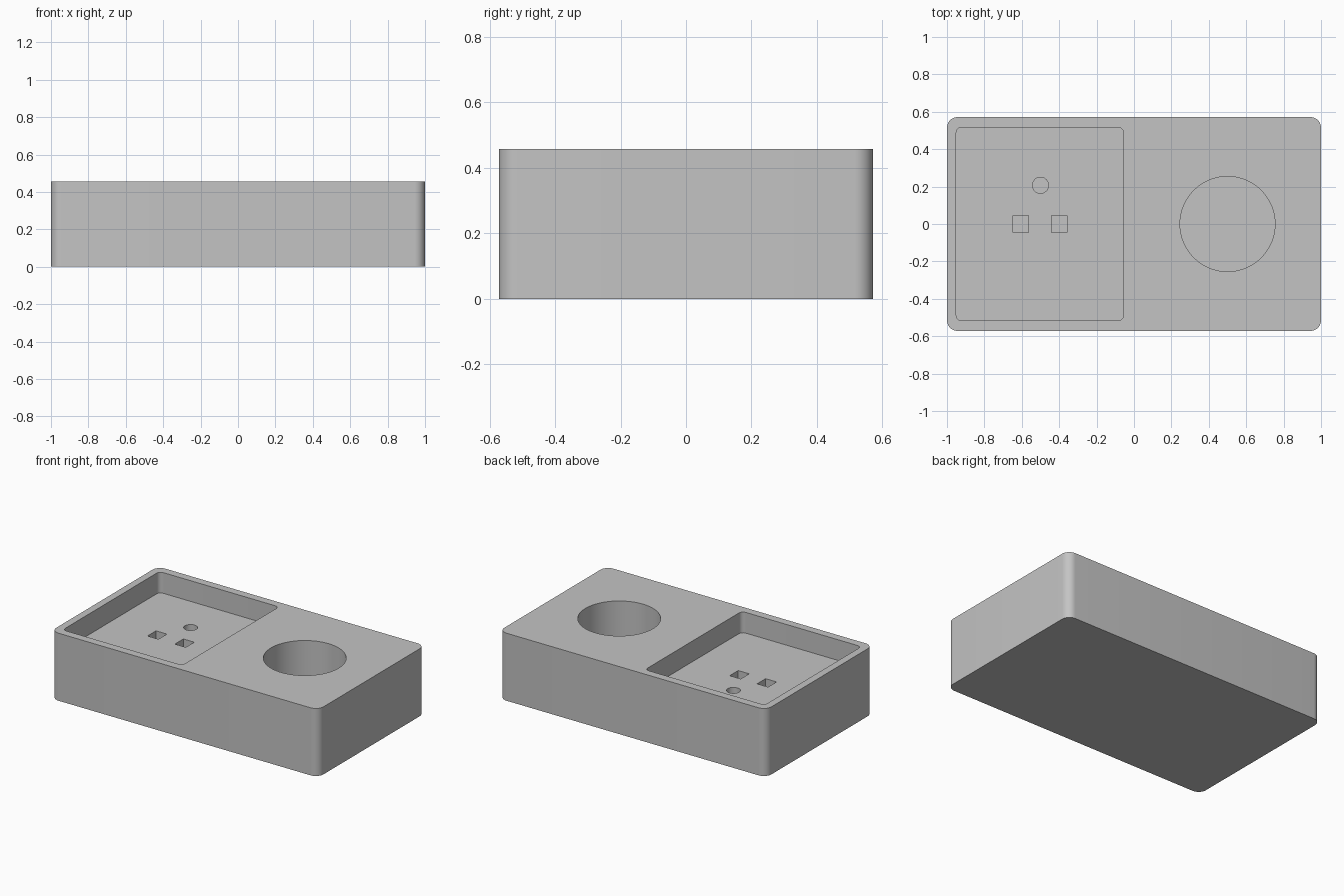
import bpy
import bmesh
from math import radians, sin, cos, pi

cube = bpy.data.objects.get("Cube")
if cube:
    bpy.data.objects.remove(cube, do_unlink=True)

grey = bpy.data.materials.new("plain grey")
grey.use_nodes = True
colour = (0.55, 0.55, 0.55, 1)
grey.diffuse_color = colour
grey.node_tree.nodes["Principled BSDF"].inputs["Base Color"].default_value = colour


def rounded_outline(cx, cy, width, depth, radius, steps):
    """Outline of a rectangle with rounded corners; a circle if fully rounded."""
    if radius == 0:
        steps = 0
    points = []
    for i, (sx, sy) in enumerate([(1, 1), (-1, 1), (-1, -1), (1, -1)]):
        ox = cx + sx * (width / 2 - radius)
        oy = cy + sy * (depth / 2 - radius)
        for k in range(steps + 1):
            a = (i + k / max(steps, 1)) * pi / 2
            points.append((ox + radius * cos(a), oy + radius * sin(a)))
    return points


def prism(name, outline, z0, z1):
    """Upright solid extruded from an outline."""
    bm = bmesh.new()
    base = bm.faces.new([bm.verts.new((x, y, z0)) for x, y in outline])
    top = bmesh.ops.extrude_face_region(bm, geom=[base])["geom"]
    verts = [v for v in top if isinstance(v, bmesh.types.BMVert)]
    bmesh.ops.translate(bm, verts=verts, vec=(0, 0, z1 - z0))
    bmesh.ops.remove_doubles(bm, verts=bm.verts, dist=1e-5)
    bmesh.ops.recalc_face_normals(bm, faces=bm.faces)
    mesh = bpy.data.meshes.new(name)
    bm.to_mesh(mesh)
    bm.free()
    mesh.materials.append(grey)
    obj = bpy.data.objects.new(name, mesh)
    bpy.context.collection.objects.link(obj)
    return obj


# Block with rounded upright corners
HEIGHT = 0.457
FLOOR = 0.317
ABOVE = 0.6
block = prism("block", rounded_outline(0, 0, 2, 1.143, 0.057, 10), 0, HEIGHT)

# Recesses: tray, round well, two square sockets and a round socket
cutters = [
    prism("tray_cutter", rounded_outline(-0.503, 0, 0.895, 1.034, 0.03, 8), FLOOR, ABOVE),
    prism("well_cutter", rounded_outline(0.5, 0, 0.508, 0.508, 0.254, 20), 0.06, ABOVE),
    prism("round_socket_cutter", rounded_outline(-0.5, 0.207, 0.086, 0.086, 0.043, 8), 0.17, ABOVE),
]
for side, x in (("right", -0.605), ("left", -0.4)):
    cutters.append(prism(side + "_socket_cutter",
                         rounded_outline(x, 0, 0.082, 0.091, 0, 0), 0.17, ABOVE))

bpy.ops.object.select_all(action="DESELECT")
bpy.context.view_layer.objects.active = block
block.select_set(True)
for cutter in cutters:
    cutter.hide_render = True
    cut = block.modifiers.new(cutter.name, "BOOLEAN")
    cut.operation = "DIFFERENCE"
    cut.solver = "EXACT"
    cut.object = cutter
    bpy.ops.object.modifier_apply(modifier=cut.name)
    bpy.data.objects.remove(cutter, do_unlink=True)

bpy.ops.object.shade_smooth_by_angle(angle=radians(30))
